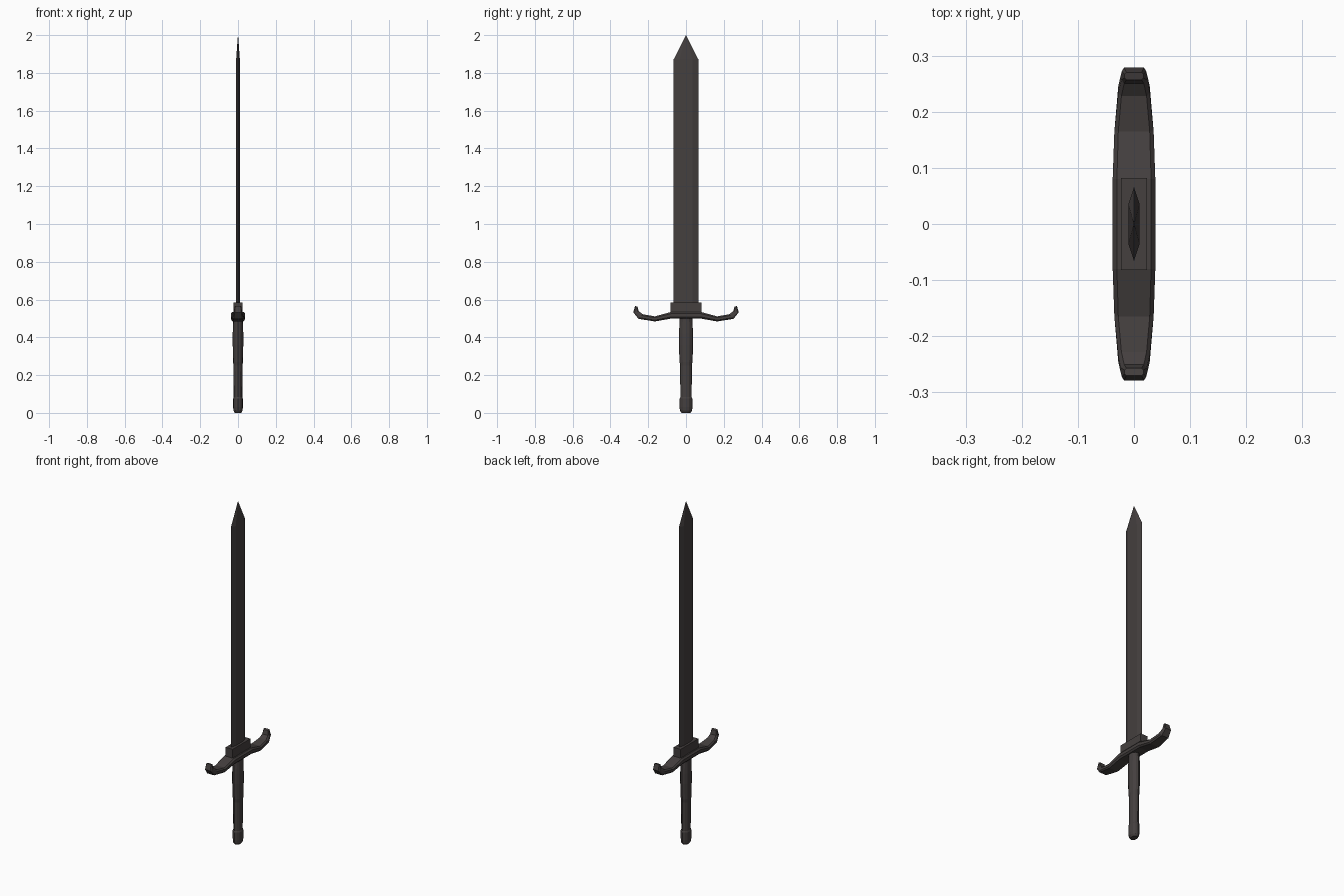
import bpy, bmesh, math

if "Cube" in bpy.data.objects:
    bpy.data.objects.remove(bpy.data.objects["Cube"])

iron = bpy.data.materials.new("dark iron")
iron.diffuse_color = (0.058, 0.050, 0.049, 1)
iron.use_nodes = True
iron.node_tree.nodes["Principled BSDF"].inputs["Base Color"].default_value = iron.diffuse_color


def loft(name, rings):
    """Skin a list of equal-length rings of points and cap both ends."""
    bm = bmesh.new()
    loops = [[bm.verts.new(p) for p in r] for r in rings]
    n = len(loops[0])
    for a, b in zip(loops, loops[1:]):
        for i in range(n):
            j = (i + 1) % n
            bm.faces.new((a[i], a[j], b[j], b[i]))
    bm.faces.new(loops[0][::-1])
    bm.faces.new(loops[-1])
    bmesh.ops.remove_doubles(bm, verts=bm.verts, dist=1e-5)
    bmesh.ops.recalc_face_normals(bm, faces=bm.faces)
    me = bpy.data.meshes.new(name)
    bm.to_mesh(me)
    bm.free()
    me.materials.append(iron)
    ob = bpy.data.objects.new(name, me)
    bpy.context.collection.objects.link(ob)
    return ob


# Blade: flat hexagonal section drawn to a point
def blade_ring(z, s, t):
    sec = [(0, 0.066), (-0.010, 0.035), (-0.010, -0.035),
           (0, -0.066), (0.010, -0.035), (0.010, 0.035)]
    return [(x * t, y * s, z) for x, y in sec]


loft("blade", [blade_ring(0.55, 1, 1), blade_ring(1.87, 1, 1),
               blade_ring(1.999, 0.01, 0.05)])


# Collar block at the blade root
def rect(z, x, y):
    return [(x, y, z), (-x, y, z), (-x, -y, z), (x, -y, z)]


loft("collar", [rect(0.51, 0.023, 0.082), rect(0.585, 0.023, 0.082)])

# Crossguard: chamfered section swept along a drooping, upturned path
# each station: upper (y, z), lower (y, z), half width
half = [((0.08, 0.534), (0.08, 0.499), 0.038),
        ((0.165, 0.511), (0.165, 0.484), 0.035),
        ((0.228, 0.522), (0.252, 0.498), 0.028),
        ((0.250, 0.538), (0.279, 0.532), 0.022),
        ((0.257, 0.563), (0.270, 0.566), 0.017)]


def guard_ring(top, bot, w, side):
    def at(t):
        return [top[k] + (bot[k] - top[k]) * t for k in (0, 1)]
    sec = [(0.8, 0), (1, 0.25), (1, 0.75), (0.8, 1),
           (-0.8, 1), (-1, 0.75), (-1, 0.25), (-0.8, 0)]
    return [(x * w, side * at(t)[0], at(t)[1]) for x, t in sec]


loft("crossguard", [guard_ring(*s, -1) for s in reversed(half)]
     + [guard_ring(*s, 1) for s in half])


# Grip and rounded pommel: oval faceted rings (z, half x, half y)
def oval(z, rx, ry, n=12):
    return [(rx * math.cos(math.tau * i / n), ry * math.sin(math.tau * i / n), z)
            for i in range(n)]


loft("grip", [oval(*r) for r in [
    (0.07, 0.023, 0.030), (0.25, 0.024, 0.031), (0.27, 0.026, 0.034),
    (0.36, 0.028, 0.038), (0.42, 0.028, 0.037), (0.49, 0.026, 0.034),
    (0.515, 0.026, 0.034)]])
loft("pommel", [oval(*r) for r in [
    (0.0, 0.017, 0.024), (0.012, 0.024, 0.032),
    (0.03, 0.026, 0.034), (0.075, 0.026, 0.034), (0.083, 0.023, 0.030)]])
